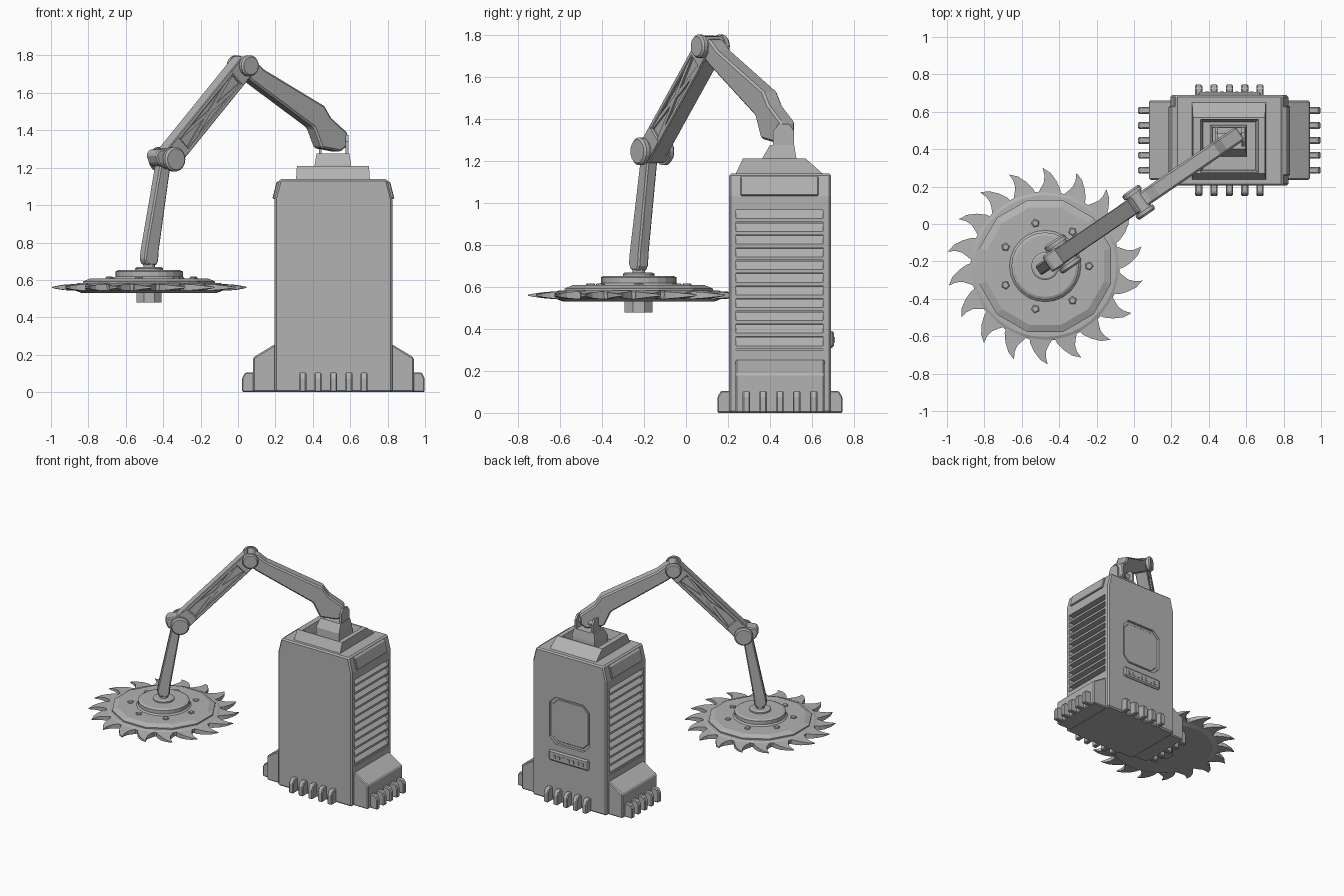
import bpy, bmesh, math
from mathutils import Vector, Matrix

if "Cube" in bpy.data.objects:
    bpy.data.objects.remove(bpy.data.objects["Cube"])

grey = bpy.data.materials.new("machine_grey")
grey.diffuse_color = (0.45, 0.45, 0.45, 1)
grey.use_nodes = True
grey.node_tree.nodes["Principled BSDF"].inputs["Base Color"].default_value = grey.diffuse_color

CX, CY = 0.51, 0.447            # cabinet centre
HX, HY = -0.475, -0.225         # saw centre
D = Vector((0.826, 0.563, 0))   # horizontal direction of the arm
N = Vector((0.563, -0.826, 0))  # sideways direction of the arm


def finish(name, bm, bevel=0.0):
    bmesh.ops.remove_doubles(bm, verts=bm.verts, dist=1e-5)
    bmesh.ops.recalc_face_normals(bm, faces=bm.faces)
    me = bpy.data.meshes.new(name)
    bm.to_mesh(me)
    bm.free()
    me.materials.append(grey)
    ob = bpy.data.objects.new(name, me)
    bpy.context.collection.objects.link(ob)
    if bevel:
        m = ob.modifiers.new("bevel", 'BEVEL')
        m.width, m.segments, m.limit_method = bevel, 1, 'ANGLE'
    return ob


def loft(name, rings, bevel=0.0, closed=False):
    """Skin a list of equally long rings of points."""
    bm = bmesh.new()
    vs = [[bm.verts.new(p) for p in r] for r in rings]
    n = len(rings[0])
    pairs = list(zip(vs, vs[1:])) + ([(vs[-1], vs[0])] if closed else [])
    for a, b in pairs:
        for i in range(n):
            j = (i + 1) % n
            bm.faces.new((a[i], a[j], b[j], b[i]))
    if not closed:
        bm.faces.new(vs[0])
        bm.faces.new(vs[-1])
    return finish(name, bm, bevel)


def box(name, x0, x1, y0, y1, z0, z1, bevel=0.0):
    return loft(name, [rect(x0, x1, y0, y1, z) for z in (z0, z1)], bevel)


def rect(x0, x1, y0, y1, z):
    return [(x0, y0, z), (x1, y0, z), (x1, y1, z), (x0, y1, z)]


def along_y(name, prof, y0, y1, bevel=0.0):
    return loft(name, [[(x, y, z) for x, z in prof] for y in (y0, y1)], bevel)


def along_x(name, prof, x0, x1, bevel=0.0):
    return loft(name, [[(x, y, z) for y, z in prof] for x in (x0, x1)], bevel)


def arm_pt(s, z, w):
    return Vector((HX, HY, z)) + D * s + N * w


def arm_part(name, prof, w0, w1, bevel=0.0):
    """Extrude a profile in the arm plane sideways."""
    return loft(name, [[arm_pt(s, z, w) for s, z in prof] for w in (w0, w1)], bevel)


def turned(name, prof, n, cx=HX, cy=HY, rot=0.0, bevel=0.0):
    return loft(name, [[(cx + r * math.cos(rot + math.tau * i / n),
                         cy + r * math.sin(rot + math.tau * i / n), z)
                        for i in range(n)] for r, z in prof], bevel)


def strip(p, q, half):
    """Rectangle around a segment in the arm plane."""
    d = Vector((q[0] - p[0], q[1] - p[1])).normalized() * half
    return [(p[0] - d.y, p[1] + d.x), (q[0] - d.y, q[1] + d.x),
            (q[0] + d.y, q[1] - d.x), (p[0] + d.y, p[1] - d.x)]


def cut(ob, cutter):
    m = ob.modifiers.new("cut", 'BOOLEAN')
    m.object, m.operation, m.solver = cutter, 'DIFFERENCE', 'EXACT'
    cutter.hide_render = True
    cutter.hide_viewport = True
    cutter.display_type = 'WIRE'


# --- cabinet body with recesses
body = along_y("cabinet_body", [(0.195, 0), (0.825, 0), (0.825, 1.03), (0.797, 1.14),
                                (0.223, 1.14), (0.195, 1.03)], 0.205, 0.69, 0.01)
for sx in (-1, 1):
    xa, xb = sorted((CX + sx * 0.26, CX + sx * 0.4))
    cut(body, box("louver_cutter", xa, xb, 0.237, 0.653, 0.30, 0.965))
c = 0.05
hatch = [(0.34 + c, 0.44), (0.68 - c, 0.44), (0.68, 0.44 + c), (0.68, 0.80 - c),
         (0.68 - c, 0.80), (0.34 + c, 0.80), (0.34, 0.80 - c), (0.34, 0.44 + c)]
cut(body, along_y("rear_panel_cutter", hatch, 0.67, 0.75))
along_y("rear_panel_frame", [(CX + (x - CX) * 0.9, 0.62 + (z - 0.62) * 0.9) for x, z in hatch],
        0.665, 0.676, 0.004)
box("rear_bar", 0.34, 0.68, 0.68, 0.705, 0.31, 0.39, 0.01)
for i in range(7):
    x = 0.39 + i * 0.04
    box("rear_bar_stud", x - 0.01, x + 0.01, 0.70, 0.709, 0.335, 0.36)

# --- both cabinet ends: louvers, sloped plate, skirt and feet
for sx in (-1, 1):
    def X(v):
        return CX + sx * v
    for i in range(11):
        z = 0.303 + i * 0.0605
        along_y("louver_slat", [(X(0.255), z + 0.056), (X(0.27), z + 0.057),
                                (X(0.311), z + 0.016), (X(0.311), z), (X(0.255), z)],
                0.235, 0.655)
    along_y("upper_side_plate", [(X(0.30), 1.03), (X(0.326), 1.035), (X(0.304), 1.125),
                                 (X(0.28), 1.13)], 0.26, 0.63, 0.005)
    along_y("side_skirt", [(X(0.30), 0), (X(0.43), 0), (X(0.43), 0.185),
                           (X(0.315), 0.255), (X(0.30), 0.255)], 0.236, 0.66, 0.01)
    for i in range(5):
        y = CY + (i - 2) * 0.08
        along_y("side_foot", [(X(0.41), 0), (X(0.488), 0), (X(0.488), 0.075),
                              (X(0.472), 0.105), (X(0.41), 0.105)],
                y - 0.018, y + 0.018, 0.006)

# --- front and rear feet
for sy in (-1, 1):
    def Y(v):
        return CY + sy * v
    for i in range(5):
        x = CX + (i - 2) * 0.082
        along_x("end_foot", [(Y(0.22), 0), (Y(0.298), 0), (Y(0.298), 0.075),
                             (Y(0.28), 0.105), (Y(0.22), 0.105)],
                x - 0.019, x + 0.019, 0.006)

# --- raised collar on the roof with an open well
loft("roof_collar", [rect(0.31, 0.705, 0.235, 0.655, 1.135), rect(0.315, 0.70, 0.27, 0.57, 1.21),
                     rect(0.355, 0.665, 0.275, 0.56, 1.21), rect(0.37, 0.65, 0.29, 0.545, 1.15),
                     rect(0.37, 0.65, 0.29, 0.545, 1.135)], closed=True)
loft("swivel_block", [rect(0.41, 0.605, 0.36, 0.53, 1.13), rect(0.41, 0.605, 0.365, 0.525, 1.215),
                      rect(0.42, 0.595, 0.40, 0.515, 1.275)])
for x in (0.432, 0.575):
    along_x("swivel_lug", [(0.415, 1.2), (0.515, 1.2), (0.515, 1.34), (0.49, 1.375),
                           (0.44, 1.375), (0.415, 1.34)], x, x + 0.015)
bpy.ops.mesh.primitive_cylinder_add(vertices=12, radius=0.022, depth=0.15,
                                    location=(0.51, 0.465, 1.33), rotation=(0, math.pi / 2, 0))
pin = bpy.context.object
pin.name = "swivel_pin"
pin.data.materials.append(grey)

# --- upper arm
arm_part("upper_arm", [(0.60, 1.785), (0.66, 1.775), (0.72, 1.725), (1.11, 1.53), (1.155, 1.465),
                       (1.262, 1.385), (1.255, 1.315), (1.215, 1.285), (1.09, 1.305),
                       (1.04, 1.415), (0.65, 1.655), (0.59, 1.70)], -0.043, 0.043, 0.01)

# --- forearm: core, rails, end blocks and crossed braces
p, q = Vector((0.115, 1.245)), Vector((0.605, 1.745))
u = (q - p).normalized()
v = Vector((-u.y, u.x))


def fa(t, o):
    return tuple(p + u * t + v * o)


L = (q - p).length
arm_part("forearm_core", strip(fa(0.02, 0), fa(L, 0), 0.045), -0.032, 0.032)
for o in (-0.046, 0.046):
    arm_part("forearm_rail", strip(fa(0.0, o), fa(L, o), 0.012), -0.045, 0.045, 0.004)
for t0, t1 in ((0.0, 0.12), (L - 0.10, L + 0.02)):
    arm_part("forearm_end", strip(fa(t0, 0), fa(t1, 0), 0.057), -0.046, 0.046, 0.006)
arm_part("forearm_brace", strip(fa(0.11, -0.04), fa(L - 0.09, 0.04), 0.009), -0.042, 0.042)
arm_part("forearm_brace", strip(fa(0.11, 0.04), fa(L - 0.09, -0.04), 0.009), -0.041, 0.041)

# --- joints: a drum with a wider cap at each end
for name, s, z, r, h in (("top_joint", 0.605, 1.745, 0.056, 0.08),
                         ("lower_joint", 0.115, 1.245, 0.066, 0.088)):
    rings = []
    for w, k in ((-h, 0.85), (-h + 0.01, 1), (-h + 0.03, 1), (-h + 0.03, 0.85),
                 (h - 0.03, 0.85), (h - 0.03, 1), (h - 0.01, 1), (h, 0.85)):
        rings.append([arm_pt(s + r * k * math.cos(a), z + r * k * math.sin(a), w)
                      for a in (math.tau * i / 20 for i in range(20))])
    loft(name, rings)
arm_part("lower_joint_nose", [(0.03, 1.22), (0.09, 1.19), (0.13, 1.25), (0.10, 1.305),
                              (0.03, 1.295), (0.01, 1.27)], -0.05, 0.05, 0.008)

# --- drop rod, flaring towards the saw
arm_part("drop_rod", [(0.06, 1.24), (0.125, 1.22), (0.115, 1.17), (0.047, 0.76), (0.042, 0.70),
                      (0.025, 0.675), (-0.03, 0.68), (-0.047, 0.71), (-0.04, 0.76),
                      (0.045, 1.17)], -0.03, 0.03, 0.008)
turned("rod_socket", [(0.03, 0.65), (0.03, 0.70)], 12)

# --- saw disc, clamp plate, hub and nut
turned("saw_disc", [(0.36, 0.53), (0.395, 0.543), (0.40, 0.575), (0.38, 0.583)], 36)
turned("clamp_plate", [(0.365, 0.57), (0.365, 0.592), (0.325, 0.608)], 12, rot=math.pi / 12)
turned("saw_hub", [(0.20, 0.60), (0.18, 0.618), (0.18, 0.645), (0.165, 0.652)], 24)
turned("hub_cap", [(0.075, 0.64), (0.075, 0.662), (0.065, 0.668)], 16)
turned("spindle_nut", [(0.072, 0.478), (0.072, 0.54)], 8, rot=math.pi / 8)
for i in range(7):
    a = math.tau * i / 7
    turned("clamp_bolt", [(0.023, 0.60), (0.023, 0.613), (0.017, 0.617)], 5,
           HX + 0.235 * math.cos(a), HY + 0.235 * math.sin(a), a)

# --- hooked saw teeth: (radius, degrees, half thickness)
tooth = [(0.38, -13, 0.018), (0.42, -11, 0.017), (0.46, -7.5, 0.014), (0.50, -3.2, 0.008),
         (0.526, 1.5, 0.003), (0.485, 0.4, 0.01), (0.45, 0.8, 0.014), (0.42, 3, 0.017),
         (0.38, 7, 0.018)]
for k in range(18):
    rings = []
    for sgn in (-1, 1):
        rings.append([(HX + r * math.cos(math.radians(a + 20 * k + 10)),
                       HY + r * math.sin(math.radians(a + 20 * k + 10)), 0.56 + sgn * h)
                      for r, a, h in tooth])
    loft("saw_tooth", rings)
